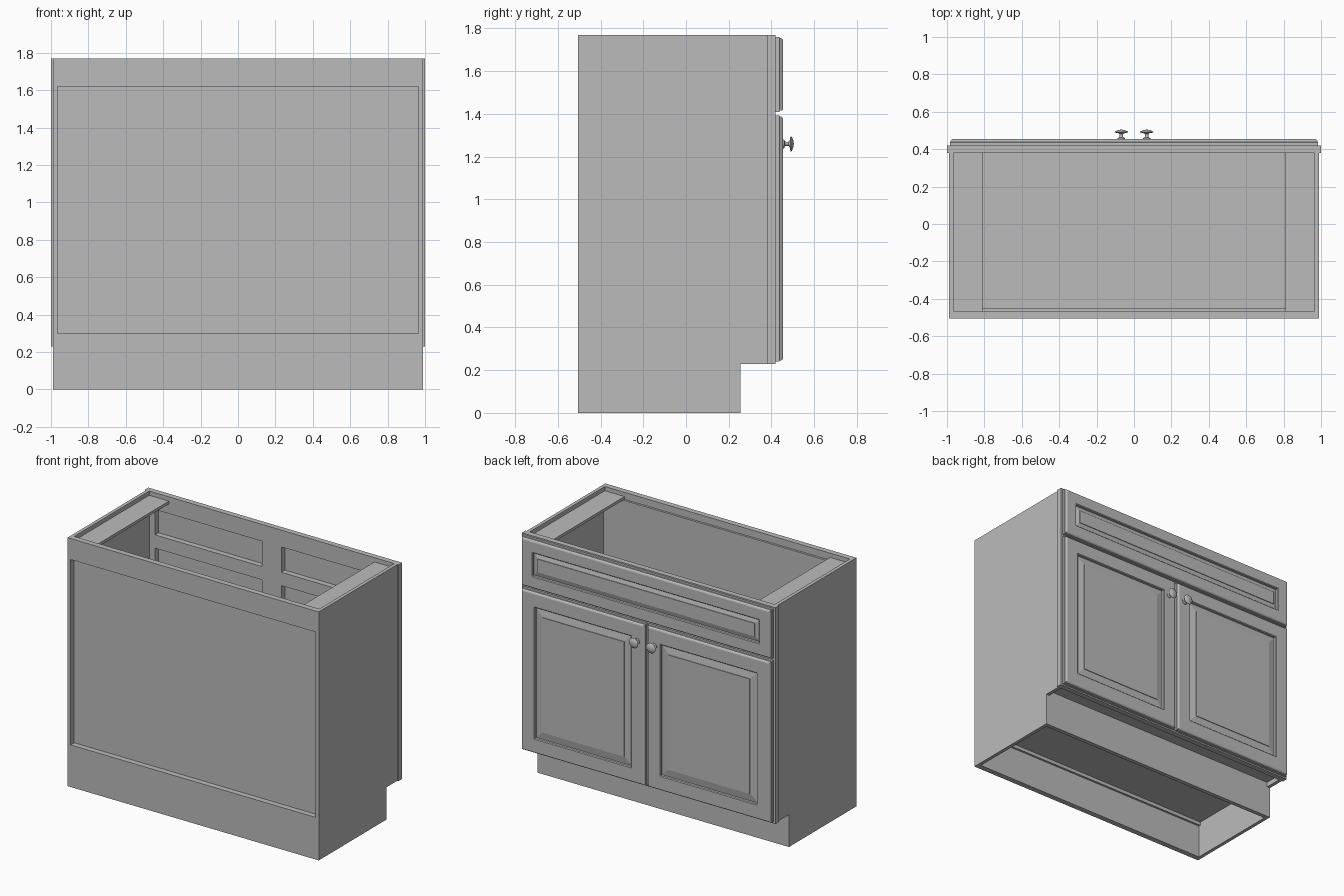
import bpy, bmesh
from math import pi
from mathutils import Matrix, Vector

cube = bpy.data.objects.get("Cube")
if cube:
    bpy.data.objects.remove(cube, do_unlink=True)

grey = bpy.data.materials.new("plain grey")
grey.use_nodes = True
grey.diffuse_color = (0.5, 0.5, 0.5, 1)
grey.node_tree.nodes["Principled BSDF"].inputs["Base Color"].default_value = (0.5, 0.5, 0.5, 1)


def finish(name, bm):
    """Turn a bmesh into a named grey object."""
    bmesh.ops.recalc_face_normals(bm, faces=bm.faces)
    mesh = bpy.data.meshes.new(name)
    bm.to_mesh(mesh)
    bm.free()
    mesh.materials.append(grey)
    obj = bpy.data.objects.new(name, mesh)
    bpy.context.collection.objects.link(obj)
    return obj


def box(name, x, y, z):
    """Box from (min, max) ranges."""
    bm = bmesh.new()
    bmesh.ops.create_cube(bm, size=1)
    for v in bm.verts:
        v.co = Vector([r[0] if c < 0 else r[1] for c, r in zip(v.co, (x, y, z))])
    return finish(name, bm)


def raised_panel(name, x, z, profile):
    """Rectangular front built from loops of (inset, y), closed at both ends."""
    bm = bmesh.new()
    loops = []
    for i, y in profile:
        x0, x1, z0, z1 = x[0] + i, x[1] - i, z[0] + i, z[1] - i
        loops.append([bm.verts.new(p) for p in
                      ((x0, y, z0), (x1, y, z0), (x1, y, z1), (x0, y, z1))])
    for a, b in zip(loops, loops[1:]):
        for k in range(4):
            n = (k + 1) % 4
            bm.faces.new((a[k], a[n], b[n], b[k]))
    bm.faces.new(loops[0])
    bm.faces.new(loops[-1])
    return finish(name, bm)


def front_profile(frame, slope):
    """Rounded outer edge, flat frame, sunken lip, sloped raised field."""
    return [(0, 0.42), (0, 0.437), (0.005, 0.439), (0.005, 0.446), (0.009, 0.452),
            (0.016, 0.455), (frame, 0.455), (frame + 0.005, 0.45),
            (frame + 0.006, 0.436), (frame + slope, 0.446),
            (frame + slope, 0.451)]


TOP, TOE, IN, BACK = 1.77, 0.23, 0.965, -0.505

# Side panels with toe notch
for side, sx in (("left", 1), ("right", -1)):
    bm = bmesh.new()
    outline = [(BACK, 0), (0.255, 0), (0.255, TOE), (0.38, TOE), (0.38, TOP), (BACK, TOP)]
    face = bm.faces.new([bm.verts.new((sx * IN, y, z)) for y, z in outline])
    ext = bmesh.ops.extrude_face_region(bm, geom=[face])
    bmesh.ops.translate(bm, vec=(sx * 0.025, 0, 0),
                        verts=[g for g in ext["geom"] if isinstance(g, bmesh.types.BMVert)])
    finish(side + "_side_panel", bm)
    # Top mounting plate
    box(side + "_top_plate", sorted((sx * 0.81, sx * IN)), (-0.465, 0.38), (1.72, 1.74))

# Back, floor and toe kick
box("back_top_rail", (-IN, IN), (BACK, -0.465), (1.62, TOP))
box("back_bottom_rail", (-IN, IN), (BACK, -0.465), (0, 0.30))
box("back_panel", (-IN, IN), (-0.465, -0.45), (0.24, 1.72))
box("floor_panel", (-IN, IN), (-0.45, 0.38), (0.265, 0.295))
box("toe_kick", (-IN, IN), (0.225, 0.255), (0, 0.265))

# Face frame
FRAME_Y = (0.38, 0.42)
for side, sx in (("left", 1), ("right", -1)):
    box(side + "_stile", sorted((sx * 0.92, sx)), FRAME_Y, (TOE, TOP))
for name, z in (("bottom", (TOE, 0.31)), ("middle", (1.375, 1.47)), ("top", (1.65, TOP))):
    box(name + "_frame_rail", (-0.92, 0.92), FRAME_Y, z)
for name, z in (("lower", (0.31, 1.375)), ("upper", (1.47, 1.65))):
    box(name + "_center_stile", (-0.075, 0.075), FRAME_Y, z)

# Drawer front
raised_panel("drawer_front", (-0.985, 0.985), (1.41, 1.76), front_profile(0.088, 0.04))

# Doors and knobs
KNOB = [(0.021, 0.455), (0.021, 0.459), (0.012, 0.463), (0.009, 0.47), (0.010, 0.48),
        (0.017, 0.486), (0.034, 0.489), (0.036, 0.492), (0.032, 0.496),
        (0.018, 0.502), (0, 0.505)]
for side, sx in (("left", 1), ("right", -1)):
    raised_panel(side + "_door", sorted((sx * 0.007, sx * 0.985)), (0.24, 1.392),
                 front_profile(0.105, 0.062))
    bm = bmesh.new()
    verts = [bm.verts.new((r, y, 0)) for r, y in KNOB]
    edges = [bm.edges.new(pair) for pair in zip(verts, verts[1:])]
    bmesh.ops.spin(bm, geom=verts + edges, cent=(0, 0, 0), axis=(0, 1, 0),
                   angle=2 * pi, steps=24)
    bmesh.ops.remove_doubles(bm, verts=bm.verts, dist=0.0002)
    bmesh.ops.transform(bm, matrix=Matrix.Translation((sx * 0.068, 0, 1.26)), verts=bm.verts)
    knob = finish(side + "_knob", bm)
    bpy.ops.object.select_all(action="DESELECT")
    knob.select_set(True)
    bpy.context.view_layer.objects.active = knob
    bpy.ops.object.shade_smooth_by_angle()
